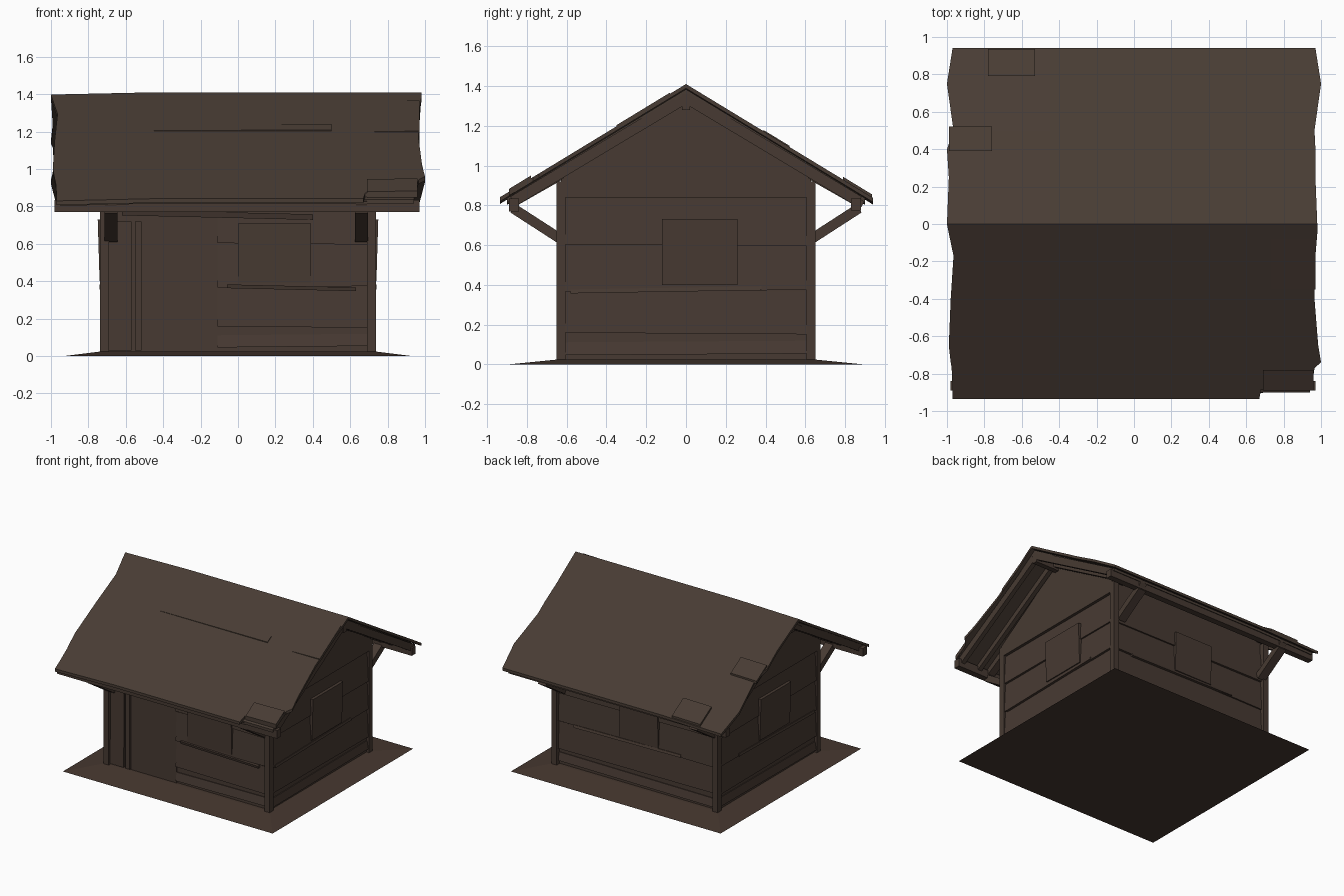
import bpy, bmesh
from mathutils import Vector

if "Cube" in bpy.data.objects:
    bpy.data.objects.remove(bpy.data.objects["Cube"])


def material(name, rgb):
    m = bpy.data.materials.new(name)
    m.diffuse_color = (*rgb, 1)
    m.use_nodes = True
    m.node_tree.nodes["Principled BSDF"].inputs["Base Color"].default_value = m.diffuse_color
    return m


ROOF = material("roof_brown", (0.065, 0.045, 0.034))
WOOD = material("wall_brown", (0.063, 0.042, 0.032))
EARTH = material("earth_brown", (0.062, 0.039, 0.029))


def loft(name, rings, mat):
    """Skin a list of equal-sized point rings and cap both ends."""
    bm = bmesh.new()
    vs = [[bm.verts.new(p) for p in r] for r in rings]
    n = len(vs[0])
    for a, b in zip(vs, vs[1:]):
        for i in range(n):
            j = (i + 1) % n
            bm.faces.new((a[i], a[j], b[j], b[i]))
    bm.faces.new(vs[0])
    bm.faces.new(vs[-1])
    bmesh.ops.recalc_face_normals(bm, faces=bm.faces)
    me = bpy.data.meshes.new(name)
    bm.to_mesh(me)
    bm.free()
    me.materials.append(mat)
    ob = bpy.data.objects.new(name, me)
    bpy.context.collection.objects.link(ob)
    return ob


def box(name, x0, x1, y0, y1, z0, z1, mat=WOOD):
    return loft(name, [[(x0, y0, z), (x1, y0, z), (x1, y1, z), (x0, y1, z)]
                       for z in (z0, z1)], mat)


def slope_beam(name, x, w, a, b, h):
    """Beam in a plane of constant x, from a=(y,z) to b=(y,z)."""
    d = (Vector(b) - Vector(a)).normalized()
    n = Vector((-d.y, d.x)) * h / 2
    rings = []
    for p in (Vector(a), Vector(b)):
        lo, hi = p - n, p + n
        rings.append([(x - w / 2, *lo), (x + w / 2, *lo), (x + w / 2, *hi), (x - w / 2, *hi)])
    return loft(name, rings, WOOD)


# Wall frames: distance along the wall and outward offset to x, y
HX, HY = 0.715, 0.615
WALLS = {
    "front": lambda u, o: (u, -HY - o),
    "back": lambda u, o: (u, HY + o),
    "right": lambda u, o: (HX + o, u),
    "left": lambda u, o: (-HX - o, u),
}


def plate(name, wall, u0, u1, z0, z1, low, top, skew=0.0):
    """Board on a wall; low and top are how far its edges stand out."""
    f = WALLS[wall]
    rings = []
    for u, s in ((u0, -skew), (u1, skew)):
        rings.append([(*f(u, -0.01), z0 + s), (*f(u, low), z0 + s),
                      (*f(u, top), z1 + s), (*f(u, -0.01), z1 + s)])
    return loft(name, rings, WOOD)


# Ground skirt rising to the walls
loft("ground_mound", [
    [(-0.93, -0.89, 0), (0.93, -0.89, 0), (0.93, 0.89, 0), (-0.93, 0.89, 0)],
    [(-0.73, -0.64, 0.025), (0.73, -0.64, 0.025), (0.73, 0.64, 0.025), (-0.73, 0.64, 0.025)],
], EARTH)

# House body with gables
loft("house_body", [[(x, -HY, 0.01), (x, HY, 0.01), (x, HY, 0.99), (x, 0, 1.36), (x, -HY, 0.99)]
                    for x in (-HX, HX)], WOOD)

# Corner posts
for sx in (-1, 1):
    for sy in (-1, 1):
        xs = sorted((sx * 0.69, sx * 0.738))
        ys = sorted((sy * 0.605, sy * 0.652))
        box("corner_post", *xs, *ys, 0.01, 0.92)

# Gable boards slightly proud of the side walls, sitting on the tie line
for s in (-1, 1):
    loft("gable_board", [[(s * x, -0.63, 0.84), (s * x, 0.63, 0.84), (s * x, 0.63, 0.93),
                          (s * x, 0, 1.345), (s * x, -0.63, 0.93)] for x in (0.70, 0.738)], WOOD)

# Horizontal siding, each board leaning out at its lower edge
LEVELS = [(0.05, 0.115), (0.155, 0.37), (0.37, 0.60), (0.60, 0.83)]
SPANS = {"front": (-0.11, 0.69), "back": (-0.69, 0.69),
         "right": (-0.605, 0.605), "left": (-0.605, 0.605)}
for wall, (u0, u1) in SPANS.items():
    for i, (z0, z1) in enumerate(LEVELS):
        plate(wall + "_siding", wall, u0, u1, z0, z1, 0.018, 0.006, 0.004 * (-1) ** i)

# Front door and the narrow boards beside it
plate("door", "front", -0.52, -0.11, 0.025, 0.76, 0.008, 0.008)
plate("door_side_board", "front", -0.69, -0.57, 0.03, 0.72, 0.02, 0.012)
plate("door_jamb", "front", -0.55, -0.515, 0.03, 0.72, 0.022, 0.022)
plate("door_lintel", "front", -0.62, 0.40, 0.74, 0.77, 0.02, 0.028, -0.012)

# Shutters and sills
plate("front_shutter", "front", 0.0, 0.39, 0.39, 0.71, 0.022, 0.03)
plate("front_sill", "front", -0.06, 0.63, 0.355, 0.375, 0.03, 0.035, -0.008)
for wall in ("right", "left"):
    s = 1 if wall == "right" else -1
    a, b = sorted((-0.12 * s, 0.26 * s))
    plate(wall + "_shutter", wall, a, b, 0.40, 0.73, 0.025, 0.035)
    plate(wall + "_sill", wall, -0.58, 0.38, 0.365, 0.385, 0.026, 0.022, 0.008)
plate("back_shutter", "back", -0.2, 0.14, 0.39, 0.71, 0.025, 0.032)
plate("back_sill", "back", -0.4, 0.55, 0.365, 0.385, 0.028, 0.022, -0.006)


# Roof: one folded sheet with ragged gable edges
def roof_z(y):
    return 1.41 - 0.608 * abs(y)


ROWS = [(-0.935, -0.97, 0.67), (-0.885, -0.97, 0.68), (-0.88, -0.97, 0.95), (-0.77, -0.975, 0.965),
        (-0.74, -0.98, 1.0), (-0.65, -0.99, 0.985), (-0.40, -0.98, 0.965), (-0.17, -0.965, 0.97),
        (-0.05, -0.99, 0.98), (0, -1.0, 0.98), (0.25, -0.99, 0.97), (0.40, -1.0, 0.97),
        (0.50, -0.965, 0.965), (0.75, -1.0, 1.0), (0.94, -0.97, 0.97)]


def sheet(name, rows, lift, thick):
    rings = []
    for y, xl, xr in rows:
        z = roof_z(y) + lift
        rings.append([(xl, y, z - 0.012), (-0.45, y, z), (xr, y, z),
                      (xr, y, z - thick), (-0.45, y, z - thick), (xl, y, z - thick - 0.012)])
    return loft(name, rings, ROOF)


sheet("roof_sheet", ROWS, 0, 0.022)
sheet("roof_underlayer", [(-0.90, -0.95, 0.94), (-0.45, -0.93, 0.93), (0, -0.96, 0.95),
                          (0.45, -0.94, 0.93), (0.90, -0.95, 0.94)], -0.026, 0.022)


# Loose boards patching the roof
def patch(name, x0, x1, y0, y1, lift=0.014):
    rings = []
    for y in (y0, y1):
        z = roof_z(y)
        rings.append([(x0, y, z - 0.02), (x1, y, z - 0.02),
                      (x1, y, z + lift), (x0, y, z + lift - 0.004)])
    return loft(name, rings, ROOF)


patch("roof_patch_back_eave", -0.78, -0.53, 0.79, 0.935)
patch("roof_patch_back_side", -0.99, -0.76, 0.39, 0.52, 0.006)
patch("roof_patch_front_ridge", 0.73, 0.97, -0.35, -0.08, 0.006)
patch("roof_patch_front_eave", 0.69, 0.96, -0.89, -0.78)
patch("roof_board_front", -0.45, 0.5, -0.34, -0.29, 0.006)

# Ridge beam and the eave beams
box("ridge_beam", -0.95, 0.95, -0.02, 0.02, 1.28, 1.36)
box("front_eave_beam", -0.98, 0.97, -0.89, -0.84, 0.77, 0.835)
box("back_eave_beam", -0.97, 0.96, 0.83, 0.88, 0.775, 0.835)

# Rafters, struts and gable edge boards on both slopes
for s in (-1, 1):
    for x in (-0.68, 0.66):
        slope_beam("eave_rafter", x, 0.06, (s * 0.60, 0.97), (s * 0.89, 0.805), 0.05)
        slope_beam("eave_strut", x, 0.07, (s * 0.63, 0.63), (s * 0.87, 0.785), 0.05)
    for x in (-0.93, -0.77, 0.77, 0.93):
        slope_beam("gable_edge_board", x, 0.035, (s * 0.01, 1.335), (s * 0.87, 0.82), 0.055)
